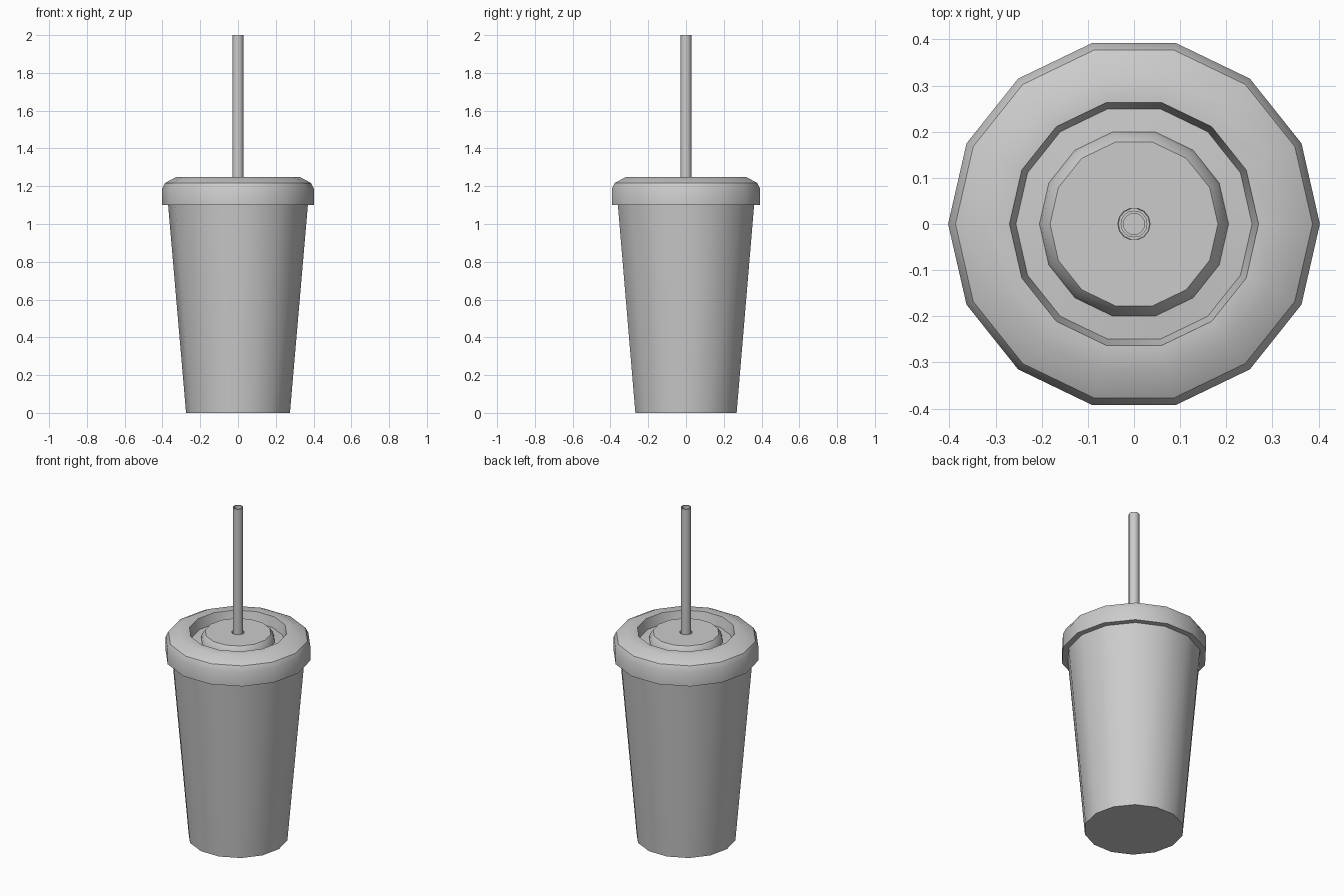
import bpy, bmesh
from math import cos, sin, pi, radians

cube = bpy.data.objects.get("Cube")
if cube:
    bpy.data.objects.remove(cube, do_unlink=True)

# One plain grey for the whole model
GREY = (0.6, 0.6, 0.6, 1.0)
grey = bpy.data.materials.new("plain grey")
grey.use_nodes = True
grey.diffuse_color = GREY
grey.node_tree.nodes["Principled BSDF"].inputs["Base Color"].default_value = GREY


def lathe(name, profile, sides, closed=False):
    """Spin a (radius, height) profile around z; a zero radius becomes a pole."""
    bm = bmesh.new()
    rings = []
    for r, z in profile:
        if r == 0:
            rings.append([bm.verts.new((0, 0, z))] * sides)
        else:
            rings.append([bm.verts.new((r * cos(2 * pi * i / sides),
                                        r * sin(2 * pi * i / sides), z))
                          for i in range(sides)])
    pairs = list(zip(rings, rings[1:]))
    if closed:
        pairs.append((rings[-1], rings[0]))
    for low, high in pairs:
        for i in range(sides):
            j = (i + 1) % sides
            corners = dict.fromkeys((low[i], low[j], high[j], high[i]))
            bm.faces.new(list(corners))
    bmesh.ops.recalc_face_normals(bm, faces=bm.faces)
    mesh = bpy.data.meshes.new(name)
    bm.to_mesh(mesh)
    bm.free()
    mesh.materials.append(grey)
    obj = bpy.data.objects.new(name, mesh)
    bpy.context.collection.objects.link(obj)
    bpy.ops.object.select_all(action="DESELECT")
    obj.select_set(True)
    bpy.context.view_layer.objects.active = obj
    bpy.ops.object.shade_smooth_by_angle(angle=radians(35))
    return obj


# Tapered cup with a flat base
lathe("cup", [(0, 0), (0.275, 0), (0.37, 1.1), (0, 1.1)], 14)

# Lid: rounded rim, sunken groove, raised disc and straw hole
lathe("lid", [
    (0, 1.1), (0.403, 1.1), (0.403, 1.185), (0.387, 1.217), (0.325, 1.25),
    (0.27, 1.25), (0.256, 1.19), (0.205, 1.195), (0.2, 1.218),
    (0.182, 1.242), (0.035, 1.242), (0.034, 1.225), (0, 1.225),
], 14)

# Hollow drinking straw
lathe("straw", [(0.029, 1.2), (0.029, 2.0), (0.023, 2.0), (0.023, 1.2)], 16, closed=True)
